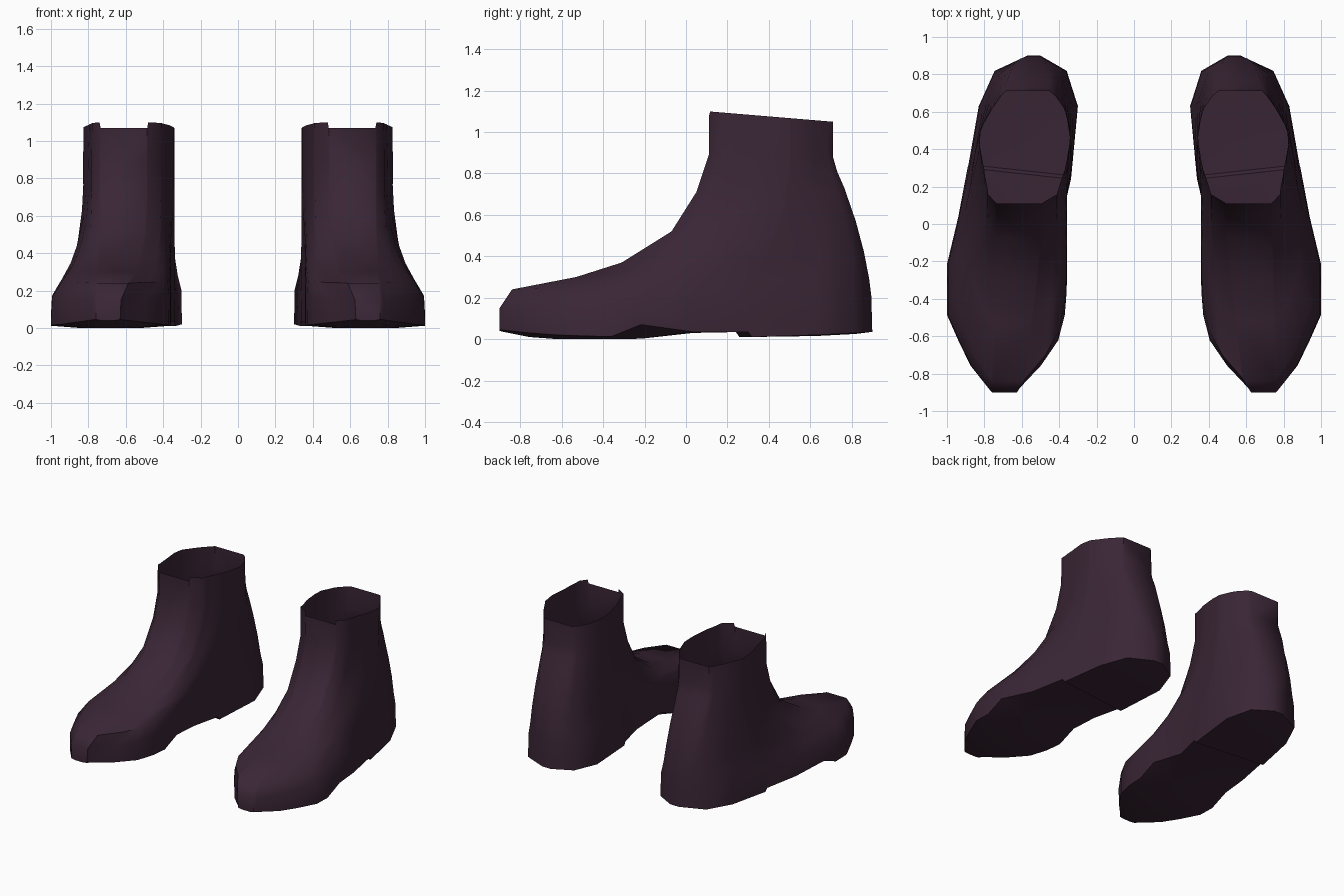
import bpy
import bmesh
import math

# Remove the default object only
default_cube = bpy.data.objects.get("Cube")
if default_cube:
    bpy.data.objects.remove(default_cube, do_unlink=True)

# One dark plum leather for everything
leather = bpy.data.materials.new("dark_plum_leather")
leather.use_nodes = True
leather_colour = (0.042, 0.019, 0.036, 1)
leather.diffuse_color = leather_colour
leather.node_tree.nodes["Principled BSDF"].inputs["Base Color"].default_value = leather_colour

# Stations from toe to heel: position along the boot, inner and outer x of the
# sole outline, inner and outer x of the rim, welt height, tread height
STATIONS = [
    (0, .63, .76, .485, .735, .055, .05),
    (.01, .62, .775, .48, .74, .054, .045),
    (.08, .5, .875, .41, .78, .04, .02),
    (.155, .405, .94, .4, .785, .03, .01),
    (.23, .37, 1, .385, .795, .025, .01),
    (.3, .36, 1, .37, .8, .022, .01),
    (.38, .358, 1, .36, .81, .08, .012),
    (.52, .385, .94, .345, .825, .045, .04),
    (.65, .337, .89, .34, .82, .045, .045),
    (.66, .335, .885, .34, .82, .02, .02),
    (.85, .3, .83, .375, .755, .03, .025),
    (.955, .36, .745, .42, .71, .04, .035),
    (1, .5, .57, .45, .69, .045, .045),
]

# Upper rings: front y and z, back y and z, blend from sole shape to rim shape
RINGS = [
    (-.9, .16, .895, .22, .03),
    (-.84, .25, .885, .3, .3),
    (-.53, .31, .86, .43, .55),
    (-.31, .38, .82, .58, .74),
    (-.07, .53, .765, .74, .92),
    (.05, .72, .73, .82, .98),
    (.11, .9, .71, .89, .97),
    (.11, 1.11, .71, 1.06, 1),
]


def mix(a, b, t):
    return a + (b - a) * t


def skew(t):
    """Slant the front edge of the heel block slightly."""
    return .03 if abs(t - .655) < .01 else 0


def loop_of(bm, point):
    """Closed ring: inner side toe to heel, then outer side heel to toe."""
    inner = [bm.verts.new(point(s, False)) for s in STATIONS]
    outer = [bm.verts.new(point(s, True)) for s in STATIONS]
    return inner + outer[::-1]


def make_boot(name, side):
    bm = bmesh.new()

    def sole_point(s, is_outer):
        slant = skew(s[0]) if is_outer else -skew(s[0])
        return side * s[1 + is_outer], mix(-.9, .9, s[0]) + slant, s[5]

    loops = [loop_of(bm, sole_point)]

    # Upper: tilted rings sweeping from the welt to the ankle opening
    for ring in RINGS:
        front_y, front_z, back_y, back_z, blend = ring
        is_rim = ring is RINGS[-1]

        def ring_point(s, is_outer):
            x = mix(s[1 + is_outer], s[3 + is_outer], blend)
            notch = .03 if is_rim and s[0] == 0 else 0
            z = mix(front_z, back_z, s[0]) - notch
            return side * x, mix(front_y, back_y, s[0]), z

        loops.append(loop_of(bm, ring_point))

    for low, high in zip(loops, loops[1:]):
        for i in range(len(low)):
            j = (i + 1) % len(low)
            bm.faces.new((low[i], low[j], high[j], high[i]))

    # Sole: strips across, bulging below the welt, with a stepped heel
    count = len(STATIONS)
    rows = []
    for i, s in enumerate(STATIONS):
        left, right = loops[0][i], loops[0][2 * count - 1 - i]
        row = [left]
        for f in (.25, .75):
            p = left.co.lerp(right.co, f)
            row.append(bm.verts.new((p.x, p.y, s[6])))
        rows.append(row + [right])
    for a, b in zip(rows, rows[1:]):
        for k in range(len(a) - 1):
            bm.faces.new((a[k], a[k + 1], b[k + 1], b[k]))
    # Close the slim gaps at toe and heel tips
    for row in (rows[0], rows[-1]):
        bm.faces.new(row)

    bmesh.ops.recalc_face_normals(bm, faces=bm.faces)
    # Keep the leather facing outward
    bm.normal_update()
    lowest = min(bm.faces, key=lambda f: f.calc_center_median().z)
    if lowest.normal.z > 0:
        bmesh.ops.reverse_faces(bm, faces=bm.faces)

    mesh = bpy.data.meshes.new(name)
    bm.to_mesh(mesh)
    bm.free()
    mesh.materials.append(leather)
    boot = bpy.data.objects.new(name, mesh)
    bpy.context.collection.objects.link(boot)
    bpy.ops.object.select_all(action="DESELECT")
    boot.select_set(True)
    bpy.context.view_layer.objects.active = boot
    bpy.ops.object.shade_smooth_by_angle(angle=math.radians(50))
    # Rest the tread on the floor
    boot.location.z = -min(v.co.z for v in mesh.vertices)


make_boot("left_boot", 1)
make_boot("right_boot", -1)
